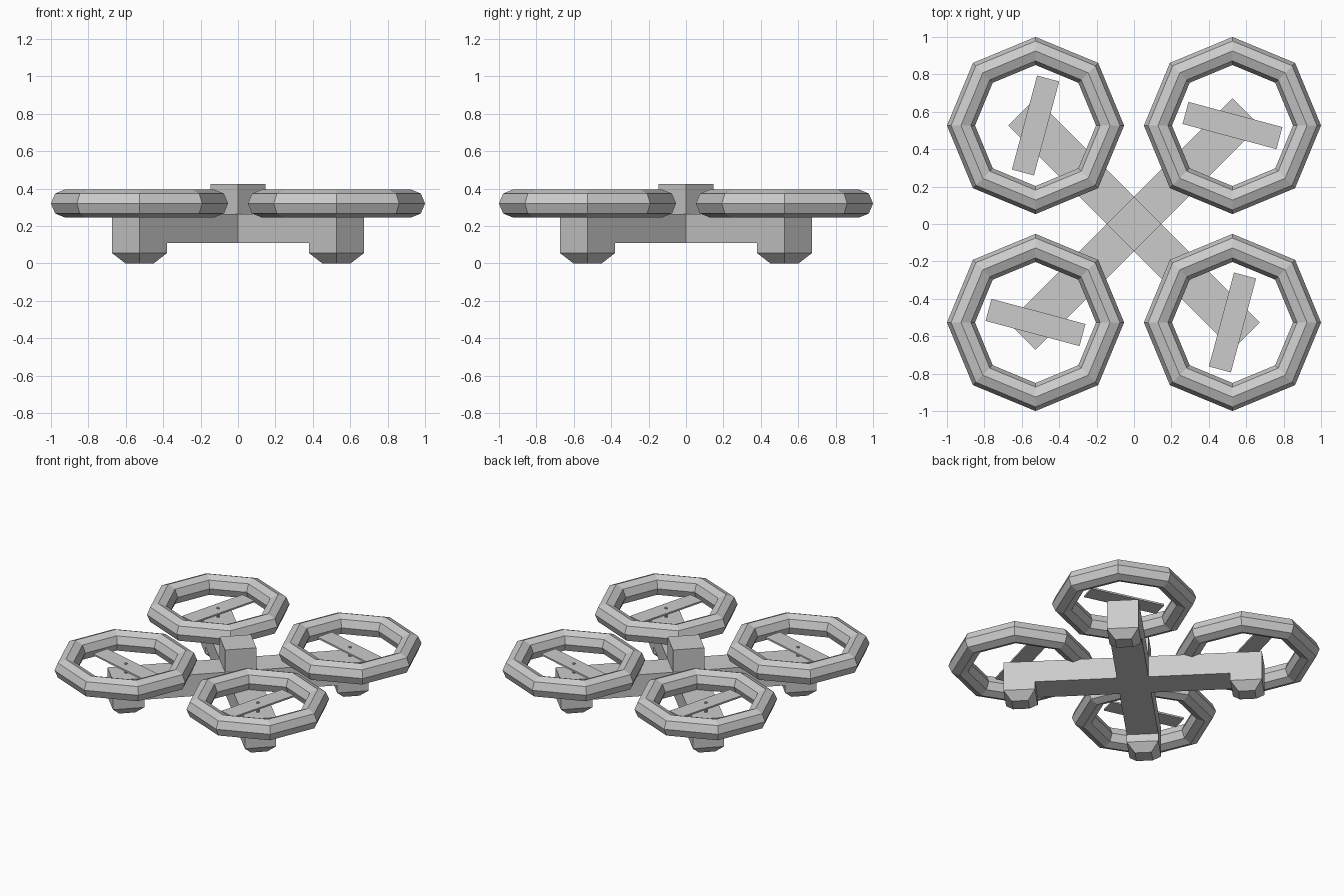
import bpy
import bmesh
import math
from mathutils import Matrix

cube = bpy.data.objects.get("Cube")
if cube:
    bpy.data.objects.remove(cube, do_unlink=True)

# One plain grey
grey = bpy.data.materials.new("light_grey")
grey.use_nodes = True
colour = (0.6, 0.6, 0.6, 1)
grey.diffuse_color = colour
grey.node_tree.nodes["Principled BSDF"].inputs["Base Color"].default_value = colour

HUB = 0.5265         # rotor centre, distance along x and y
HALF_DIAG = 0.147    # half diagonal of the square arm section
HALF = HALF_DIAG / math.sqrt(2)
ARM_BOTTOM, ARM_TOP = 0.11, 0.265


def add_object(name, bm, location=(0, 0, 0)):
    bmesh.ops.recalc_face_normals(bm, faces=bm.faces)
    mesh = bpy.data.meshes.new(name)
    bm.to_mesh(mesh)
    bm.free()
    mesh.materials.append(grey)
    obj = bpy.data.objects.new(name, mesh)
    obj.location = location
    bpy.context.collection.objects.link(obj)
    return obj


def loft(name, sides, rings, location=(0, 0, 0)):
    """Join regular polygons given as (radius, z) and cap both ends."""
    bm = bmesh.new()
    loops = []
    for radius, z in rings:
        angles = [math.tau * i / sides for i in range(sides)]
        loops.append([bm.verts.new((radius * math.cos(a), radius * math.sin(a), z))
                      for a in angles])
    for low, high in zip(loops, loops[1:]):
        for i in range(sides):
            j = (i + 1) % sides
            bm.faces.new((low[i], low[j], high[j], high[i]))
    bm.faces.new(loops[0])
    bm.faces.new(loops[-1])
    return add_object(name, bm, location)


# Cross frame: a plus-shaped profile, extruded and turned onto the diagonals
reach = HUB * math.sqrt(2) + HALF
bm = bmesh.new()
outline = []
for k in range(4):
    turn = Matrix.Rotation(math.radians(45 + 90 * k), 4, "Z")
    for x, y in ((reach, -HALF), (reach, HALF), (HALF, HALF)):
        outline.append(bm.verts.new(turn @ Matrix.Translation((x, y, ARM_BOTTOM)).translation))
base = bm.faces.new(outline)
top = bmesh.ops.extrude_face_region(bm, geom=[base], use_keep_orig=True)
bmesh.ops.translate(bm, vec=(0, 0, ARM_TOP - ARM_BOTTOM),
                    verts=[v for v in top["geom"] if isinstance(v, bmesh.types.BMVert)])
add_object("cross_frame", bm)

# Raised block in the middle
loft("centre_block", 4, [(HALF_DIAG, ARM_TOP), (HALF_DIAG, 0.425)])

# Four rotors, each with a foot, axle, blade and octagonal guard
corners = {"back_left": (1, 1), "back_right": (-1, 1),
           "front_right": (-1, -1), "front_left": (1, -1)}
for k, (name, (sx, sy)) in enumerate(corners.items()):
    place = (sx * HUB, sy * HUB, 0)
    loft(name + "_foot", 4,
         [(0.076, 0), (HALF_DIAG, 0.055), (HALF_DIAG, ARM_BOTTOM)], place)
    loft(name + "_axle", 8, [(0.01, ARM_TOP), (0.01, 0.335)], place)

    bm = bmesh.new()
    bmesh.ops.create_cube(bm, size=1)
    bmesh.ops.scale(bm, vec=(0.52, 0.122, 0.012), verts=bm.verts)
    blade = add_object(name + "_blade", bm, (place[0], place[1], 0.322))
    blade.rotation_euler.z = math.radians(90 * k - 15)

    bpy.ops.mesh.primitive_torus_add(
        major_segments=8, minor_segments=8, major_radius=0.3985, minor_radius=0.075,
        location=(place[0], place[1], 0.32))
    guard = bpy.context.object
    guard.name = name + "_guard"
    guard.data.materials.append(grey)
